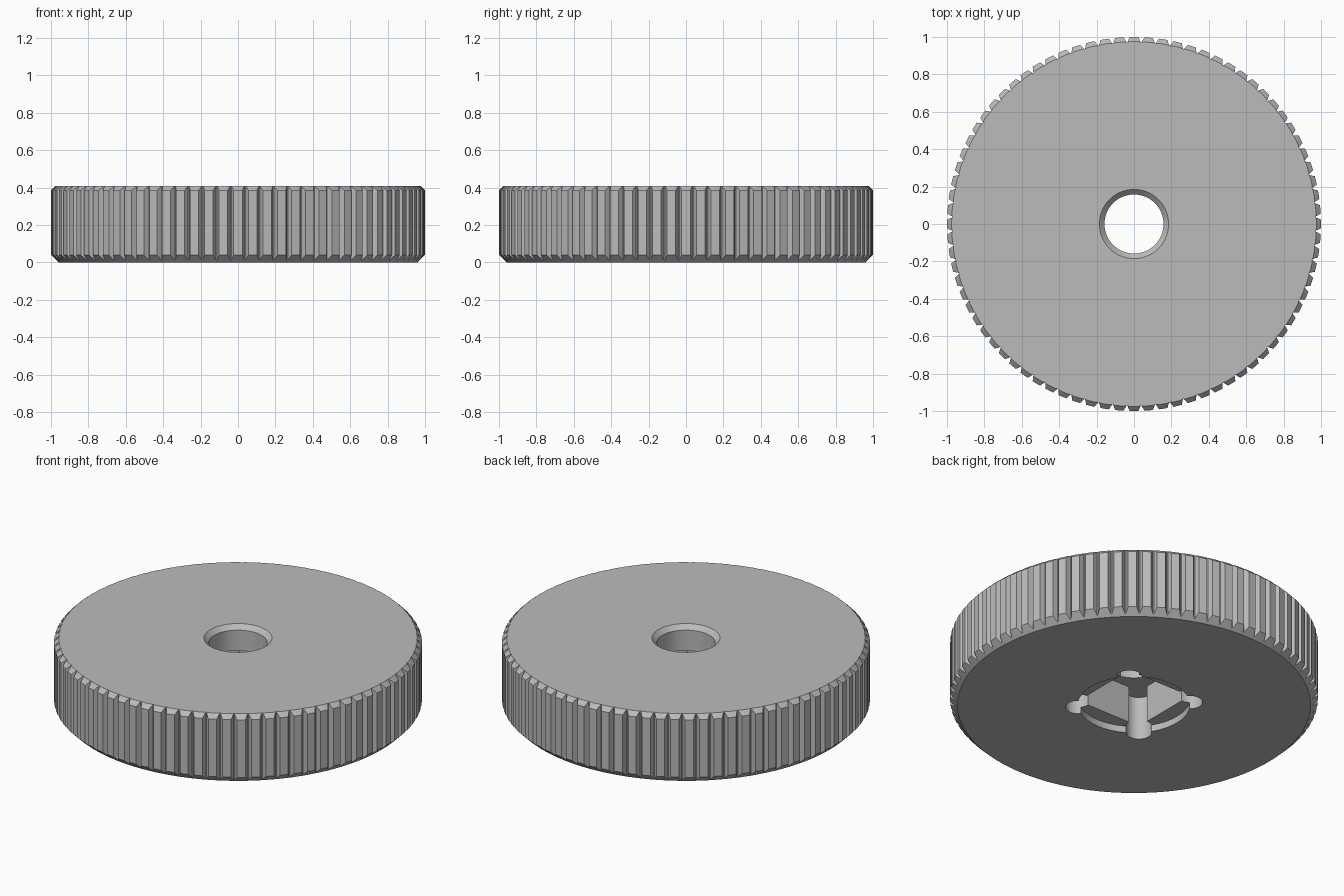
import bpy, bmesh, math
from mathutils import Matrix

cube = bpy.data.objects.get("Cube")
if cube:
    bpy.data.objects.remove(cube, do_unlink=True)

HEIGHT, TEETH = 0.41, 80
TIP, ROOT = 1.0, 0.972            # tooth tip and groove floor radii
TOP_R, BOTTOM_R = 0.975, 0.96     # rims of the flat faces
SOCKET_DEPTH, SOCKET_HALF = 0.26, 0.215

gray = bpy.data.materials.new("satin_gray")
gray.use_nodes = True
gray.diffuse_color = (0.5, 0.5, 0.5, 1)
gray.node_tree.nodes["Principled BSDF"].inputs["Base Color"].default_value = (0.5, 0.5, 0.5, 1)


def make_object(name, bm):
    bmesh.ops.recalc_face_normals(bm, faces=bm.faces)
    mesh = bpy.data.meshes.new(name)
    bm.to_mesh(mesh)
    bm.free()
    mesh.materials.append(gray)
    obj = bpy.data.objects.new(name, mesh)
    bpy.context.collection.objects.link(obj)
    return obj


def frustum(name, r1, r2, z1, z2, x=0, y=0, sides=64):
    bm = bmesh.new()
    bmesh.ops.create_cone(bm, cap_ends=True, segments=sides, radius1=r1, radius2=r2,
                          depth=z2 - z1, matrix=Matrix.Translation((x, y, (z1 + z2) / 2)))
    return make_object(name, bm)


# Toothed wheel body with bevelled rims
pitch = math.tau / TEETH
outline = [(-0.47, ROOT), (-0.29, TIP), (0.29, TIP), (0.47, ROOT)]
bm = bmesh.new()
columns = []
for tooth in range(TEETH):
    for offset, r in outline:
        angle = (tooth + offset) * pitch
        profile = [(BOTTOM_R, 0), (r, r - BOTTOM_R),
                   (r, HEIGHT - max(r - TOP_R, 0)), (min(r, TOP_R), HEIGHT)]
        columns.append([bm.verts.new((q * math.cos(angle), q * math.sin(angle), z))
                        for q, z in profile])
for a, b in zip(columns, columns[1:] + columns[:1]):
    for k in range(3):
        bm.faces.new((a[k], b[k], b[k + 1], a[k + 1]))
bm.faces.new([c[0] for c in columns])
bm.faces.new([c[3] for c in columns])
bmesh.ops.remove_doubles(bm, verts=bm.verts, dist=0.0001)
wheel = make_object("knurled_wheel", bm)

# Bore, countersink, square socket with relieved corners, and shallow round recess
bm = bmesh.new()
bmesh.ops.create_cube(bm, size=1, matrix=Matrix.Translation((0, 0, SOCKET_DEPTH / 2 - 0.05))
                      @ Matrix.Diagonal((2 * SOCKET_HALF, 2 * SOCKET_HALF, SOCKET_DEPTH + 0.1, 1)))
cutters = [make_object("socket_cutter", bm),
           frustum("bore_cutter", 0.158, 0.158, -0.1, 0.6),
           frustum("countersink_cutter", 0.155, 0.195, HEIGHT - 0.03, HEIGHT + 0.01),
           frustum("recess_cutter", 0.305, 0.305, -0.1, 0.04)]
for sx in (-1, 1):
    for sy in (-1, 1):
        cutters.append(frustum("corner_cutter", 0.07, 0.07, -0.1, SOCKET_DEPTH,
                               sx * SOCKET_HALF, sy * SOCKET_HALF, 32))

bpy.context.view_layer.objects.active = wheel
wheel.select_set(True)
for cutter in cutters:
    cutter.hide_render = True
    mod = wheel.modifiers.new("cut", "BOOLEAN")
    mod.operation, mod.solver, mod.object = "DIFFERENCE", "EXACT", cutter
    bpy.ops.object.modifier_apply(modifier=mod.name)
    bpy.data.objects.remove(cutter, do_unlink=True)

bpy.ops.object.shade_smooth_by_angle(angle=math.radians(25))
